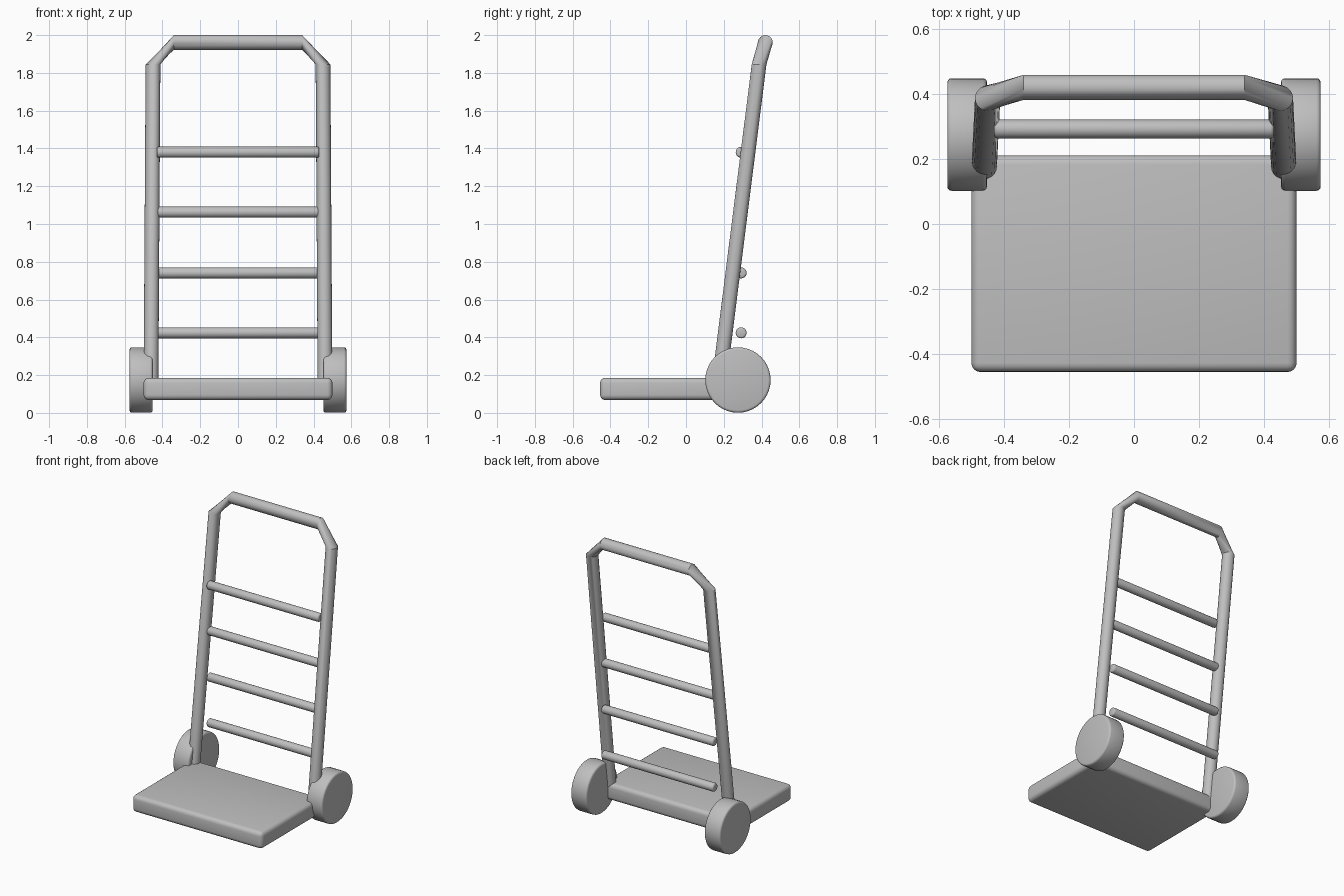
import bpy, bmesh, math

if "Cube" in bpy.data.objects:
    bpy.data.objects.remove(bpy.data.objects["Cube"])

grey = bpy.data.materials.new("plain grey")
grey.diffuse_color = (0.52, 0.52, 0.52, 1)
grey.use_nodes = True
grey.node_tree.nodes["Principled BSDF"].inputs["Base Color"].default_value = grey.diffuse_color


def finish(obj, name, bevel=0.0, segments=3, angle=35):
    """Name, colour, round and smooth one part."""
    obj.name = name
    obj.data.materials.append(grey)
    if bevel:
        mod = obj.modifiers.new("rounding", 'BEVEL')
        mod.width = bevel
        mod.segments = segments
        mod.limit_method = 'ANGLE'
        mod.angle_limit = math.radians(40)
    bpy.ops.object.select_all(action='DESELECT')
    obj.select_set(True)
    bpy.context.view_layer.objects.active = obj
    if bevel:
        bpy.ops.object.modifier_apply(modifier="rounding")
    bpy.ops.object.shade_smooth_by_angle(angle=math.radians(angle))
    return obj


def rod(name, x0, x1, y, z, radius, sides, bevel):
    """Cylinder lying along x."""
    bpy.ops.mesh.primitive_cylinder_add(
        vertices=sides, radius=radius, depth=x1 - x0,
        location=((x0 + x1) / 2, y, z), rotation=(0, math.pi / 2, 0))
    return finish(bpy.context.object, name, bevel)


# load platform
bpy.ops.mesh.primitive_cube_add(size=1, location=(0, -0.122, 0.127))
platform = bpy.context.object
platform.scale = (1.0, 0.666, 0.118)
bpy.ops.object.transform_apply(location=False, rotation=False, scale=True)
finish(platform, "platform", 0.028, 4)

# wheels
for side, label in ((-1, "left"), (1, "right")):
    x0, x1 = sorted((side * 0.452, side * 0.574))
    rod(label + "_wheel", x0, x1, 0.275, 0.174, 0.173, 40, 0.013)

# cross rungs
for i, z in enumerate((0.424, 0.741, 1.063, 1.380)):
    rod("rung_%d" % (i + 1), -0.43, 0.43, 0.292, z, 0.029, 20, 0.01)

# bent tube frame: both posts, pinched corners and top handle in one loft
SIDES, R, TWIST = 20, 0.039, math.radians(45)
bm = bmesh.new()


def post_ring(side, x, y, z):
    ring = []
    for i in range(SIDES):
        a = 2 * math.pi * i / SIDES
        ring.append(bm.verts.new((side * (x + R * math.cos(a)), y + R * math.sin(a), z)))
    return ring


def handle_ring(side):
    ring = []
    for i in range(SIDES):
        a = 2 * math.pi * i / SIDES + TWIST
        ring.append(bm.verts.new((side * 0.34, 0.42 + R * math.sin(a),
                                  1.961 + R * math.cos(a))))
    return ring


rings = [post_ring(-1, 0.461, 0.167, 0.10), post_ring(-1, 0.45, 0.387, 1.845),
         handle_ring(-1), handle_ring(1),
         post_ring(1, 0.45, 0.387, 1.845), post_ring(1, 0.461, 0.167, 0.10)]
for a, b in zip(rings, rings[1:]):
    for i in range(SIDES):
        j = (i + 1) % SIDES
        bm.faces.new((a[i], a[j], b[j], b[i]))
bm.faces.new(rings[0])
bm.faces.new(rings[-1])
bmesh.ops.recalc_face_normals(bm, faces=bm.faces)
mesh = bpy.data.meshes.new("frame")
bm.to_mesh(mesh)
bm.free()
frame = bpy.data.objects.new("frame", mesh)
bpy.context.collection.objects.link(frame)
finish(frame, "frame")
